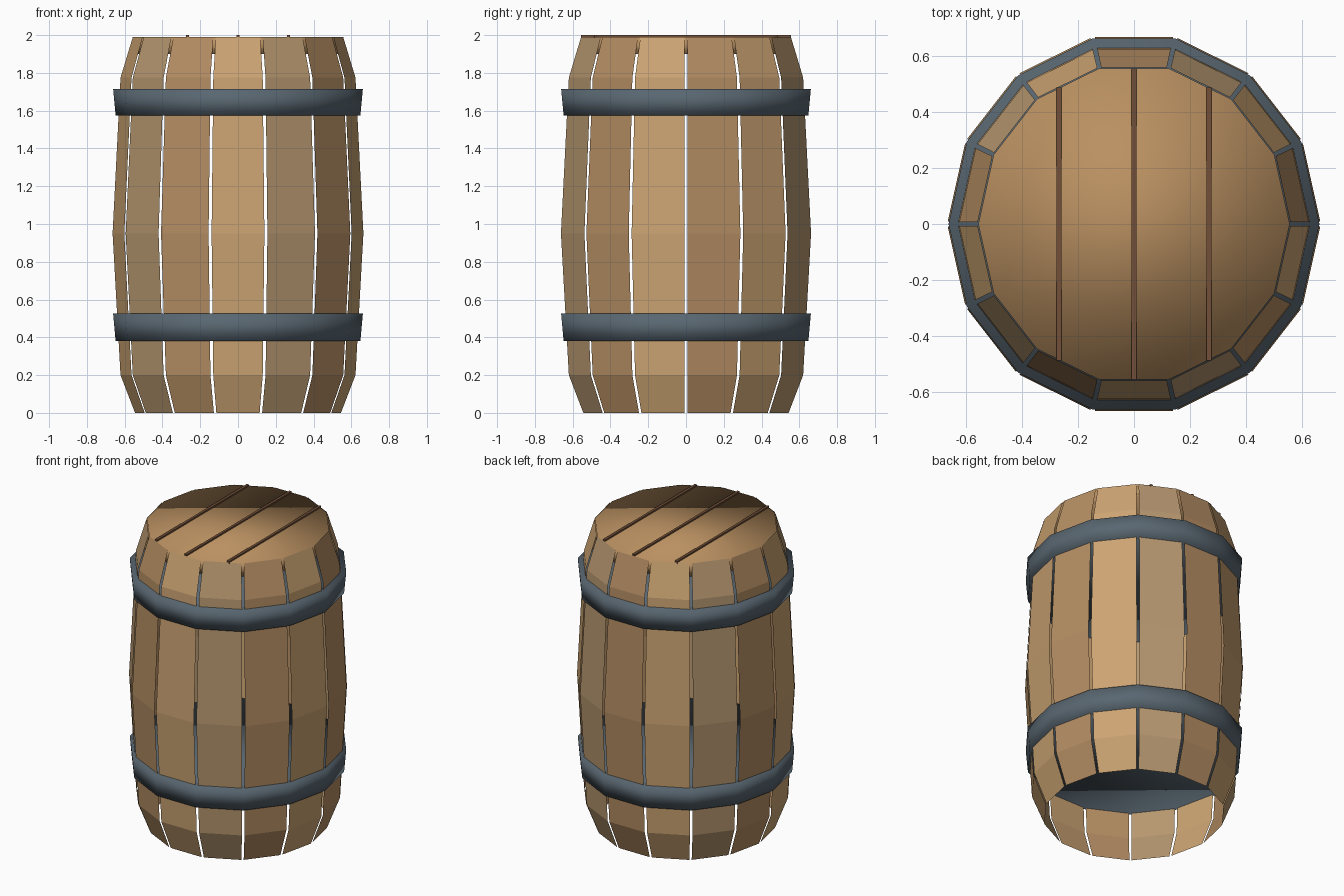
import bpy, bmesh, math

if "Cube" in bpy.data.objects:
    bpy.data.objects.remove(bpy.data.objects["Cube"])

SIDES = 14
STEP = 2 * math.pi / SIDES
Y_STRETCH = 1 / math.cos(STEP / 2)   # makes depth equal to width


def material(name, rgb):
    m = bpy.data.materials.new(name)
    m.diffuse_color = (*rgb, 1)
    m.use_nodes = True
    m.node_tree.nodes["Principled BSDF"].inputs["Base Color"].default_value = m.diffuse_color
    return m


def finish(bm, name, mat, smooth=False):
    mesh = bpy.data.meshes.new(name)
    for f in bm.faces:
        f.smooth = smooth
    bm.to_mesh(mesh)
    bm.free()
    mesh.materials.append(mat)
    obj = bpy.data.objects.new(name, mesh)
    bpy.context.collection.objects.link(obj)
    return obj


def point(radius, angle, z):
    return (radius * math.cos(angle), radius * math.sin(angle) * Y_STRETCH, z)


def disc(name, z0, r0, z1, r1, mat):
    """Solid low-poly disc with slightly tapered, smooth shaded sides."""
    bm = bmesh.new()
    low = [bm.verts.new(point(r0, i * STEP, z0)) for i in range(SIDES)]
    high = [bm.verts.new(point(r1, i * STEP, z1)) for i in range(SIDES)]
    for i in range(SIDES):
        j = (i + 1) % SIDES
        bm.faces.new((low[i], low[j], high[j], high[i]))
    bm.faces.new(high)
    bm.faces.new(low[::-1])
    return finish(bm, name, mat, smooth=True)


woods = [material("wood_brown", (0.46, 0.27, 0.125)),
         material("wood_light", (0.60, 0.37, 0.17)),
         material("wood_grey", (0.47, 0.31, 0.16))]
lid_wood = material("wood_lid", (0.49, 0.28, 0.12))
dark_wood = material("wood_dark", (0.17, 0.08, 0.04))
iron = material("iron", (0.10, 0.135, 0.165))

# Staves: thin bowed planks with a gap between neighbours
PROFILE = [(0.545, 0.0), (0.622, 0.2), (0.664, 0.95), (0.622, 1.775), (0.557, 1.99)]
half = STEP / 2 * 0.945
for k in range(SIDES):
    a = (k + 0.5) * STEP
    bm = bmesh.new()
    rows = [[bm.verts.new(point(r, a + s * half, z)) for s in (-1, 1)] for r, z in PROFILE]
    for lo, hi in zip(rows, rows[1:]):
        bm.faces.new((lo[0], lo[1], hi[1], hi[0]))
    finish(bm, f"stave_{k + 1}", woods[k % 3])

# Iron hoops
disc("lower_hoop", 0.38, 0.648, 0.525, 0.661, iron)
disc("upper_hoop", 1.575, 0.648, 1.715, 0.661, iron)

# Lid
LID_R = 0.555
disc("lid", 1.90, LID_R, 1.99, LID_R, lid_wood)

# Thin strips marking the lid boards
for n, x in enumerate((-0.267, 0.0, 0.267)):
    bm = bmesh.new()
    bmesh.ops.create_cube(bm, size=1)
    length = 2 * math.sqrt(LID_R ** 2 - x ** 2)
    bmesh.ops.scale(bm, vec=(0.017, length, 0.02), verts=bm.verts)
    bmesh.ops.translate(bm, vec=(x, 0, 1.99), verts=bm.verts)
    finish(bm, f"lid_strip_{n + 1}", dark_wood)
